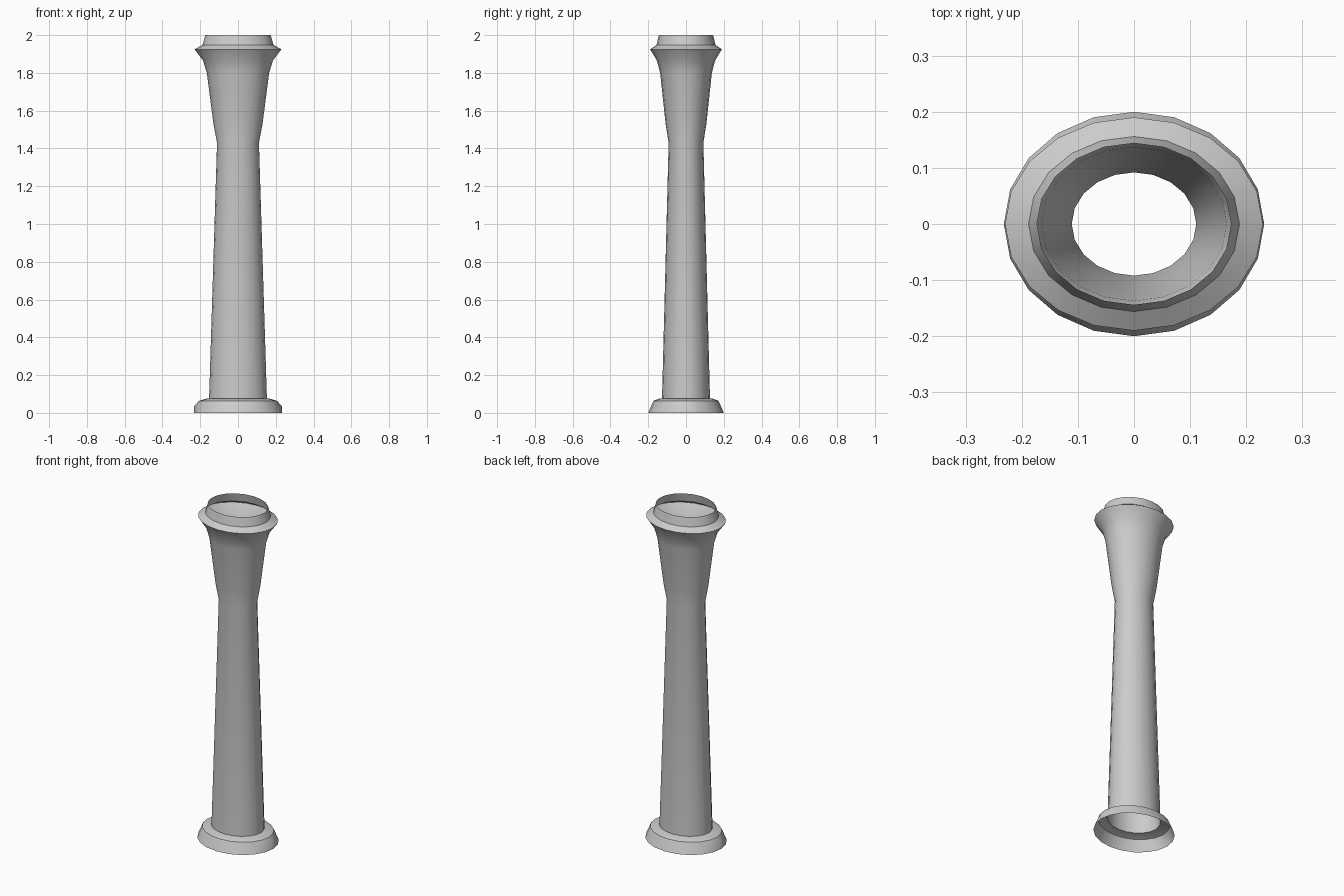
import bpy, bmesh, math

if "Cube" in bpy.data.objects:
    bpy.data.objects.remove(bpy.data.objects["Cube"])

SIDES = 20

# Open shell profile: (x radius, y radius, height)
PROFILE = [
    (0.232, 0.200, 0.000),   # base
    (0.217, 0.185, 0.036),
    (0.206, 0.172, 0.064),
    (0.163, 0.138, 0.077),
    (0.153, 0.127, 0.077),   # shaft
    (0.111, 0.092, 1.430),
    (0.130, 0.108, 1.530),   # flared neck
    (0.165, 0.137, 1.800),
    (0.185, 0.154, 1.865),
    (0.230, 0.190, 1.925),   # flange
    (0.188, 0.156, 1.948),
    (0.173, 0.144, 2.000),   # open rim
]

bm = bmesh.new()
rings = []
for rx, ry, z in PROFILE:
    rings.append([bm.verts.new((rx * math.cos(math.tau * i / SIDES),
                                ry * math.sin(math.tau * i / SIDES), z))
                  for i in range(SIDES)])

# Small vertical corners at the left and right of the base
for i in (0, SIDES // 2):
    rings[1][i].co.x = rings[0][i].co.x

for low, high in zip(rings, rings[1:]):
    for i in range(SIDES):
        j = (i + 1) % SIDES
        bm.faces.new((low[i], low[j], high[j], high[i]))

mesh = bpy.data.meshes.new("column")
bm.to_mesh(mesh)
bm.free()
column = bpy.data.objects.new("column", mesh)
bpy.context.collection.objects.link(column)

# Smooth sides with crisp moulding edges
bpy.context.view_layer.objects.active = column
column.select_set(True)
bpy.ops.object.shade_smooth_by_angle(angle=math.radians(35))
